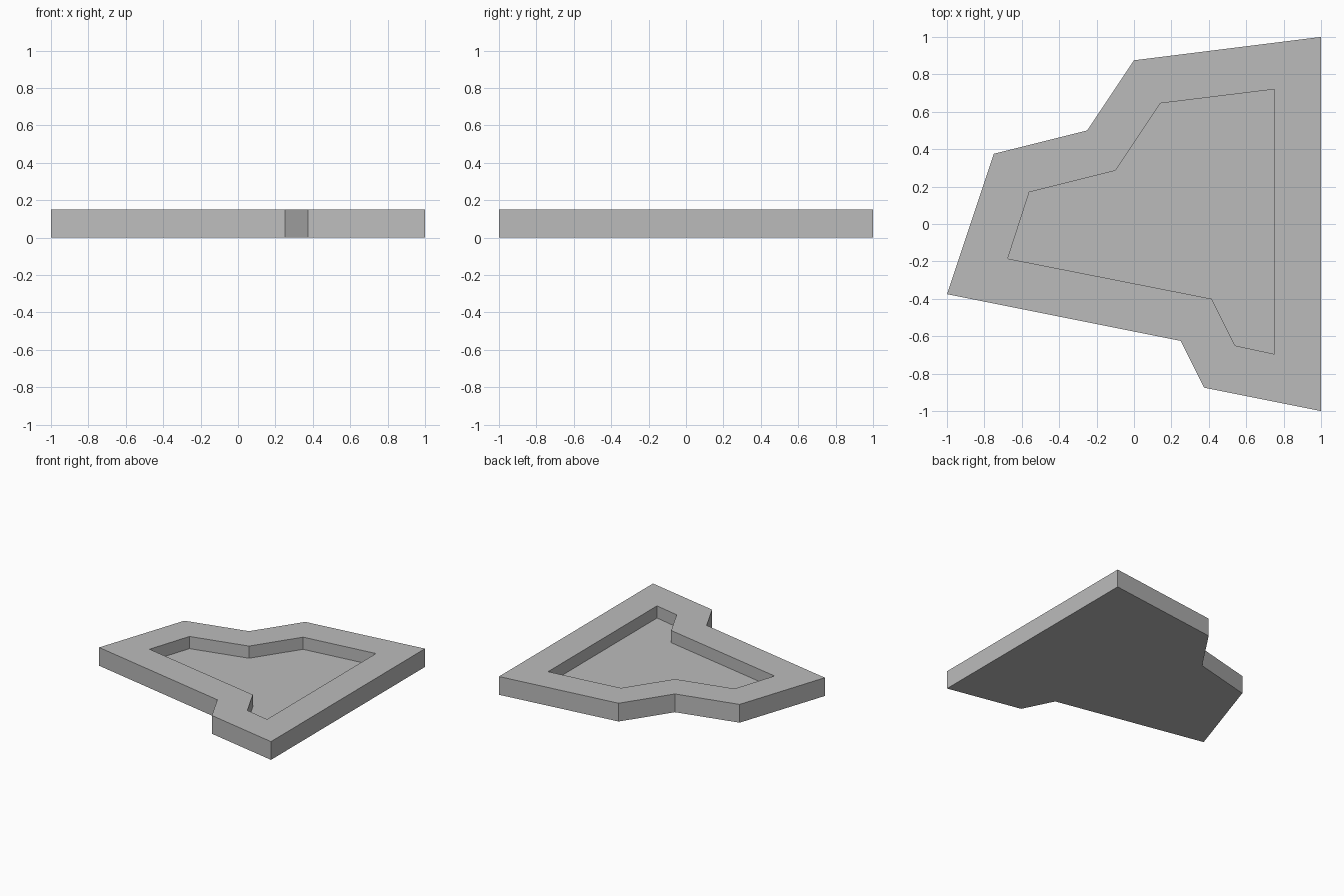
import bpy
import bmesh

# Remove the default cube
cube = bpy.data.objects.get("Cube")
if cube:
    bpy.data.objects.remove(cube, do_unlink=True)

HEIGHT = 0.15
FLOOR = 0.05

# Plan outlines, counter-clockwise
OUTER = [(1, -1), (1, 1), (0, 0.875), (-0.25, 0.5), (-0.75, 0.375),
         (-1, -0.375), (0.25, -0.625), (0.375, -0.875)]
INNER = [(0.75, -0.695), (0.75, 0.72), (0.14, 0.645), (-0.1, 0.285), (-0.56, 0.17),
         (-0.675, -0.185), (0.415, -0.4), (0.54, -0.65)]


def make_material(name, color):
    mat = bpy.data.materials.new(name)
    mat.use_nodes = True
    mat.diffuse_color = color
    mat.node_tree.nodes["Principled BSDF"].inputs["Base Color"].default_value = color
    return mat


def ring(bm, outline, z):
    return [bm.verts.new((x, y, z)) for x, y in outline]


def bridge(bm, a, b):
    """Join two matching rings with a band of quads."""
    for i in range(len(a)):
        j = (i + 1) % len(a)
        bm.faces.new((a[i], a[j], b[j], b[i]))


# Tray: base, outer wall, rim, recess wall and recess floor
bm = bmesh.new()
rings = [ring(bm, OUTER, 0), ring(bm, OUTER, HEIGHT),
         ring(bm, INNER, HEIGHT), ring(bm, INNER, FLOOR)]
for lower, upper in zip(rings, rings[1:]):
    bridge(bm, lower, upper)
bm.faces.new(rings[0][::-1])
bm.faces.new(rings[-1])
bmesh.ops.recalc_face_normals(bm, faces=bm.faces)

mesh = bpy.data.meshes.new("recessed_tray")
bm.to_mesh(mesh)
bm.free()
mesh.materials.append(make_material("plain grey", (0.5, 0.5, 0.5, 1)))
tray = bpy.data.objects.new("recessed_tray", mesh)
bpy.context.collection.objects.link(tray)
